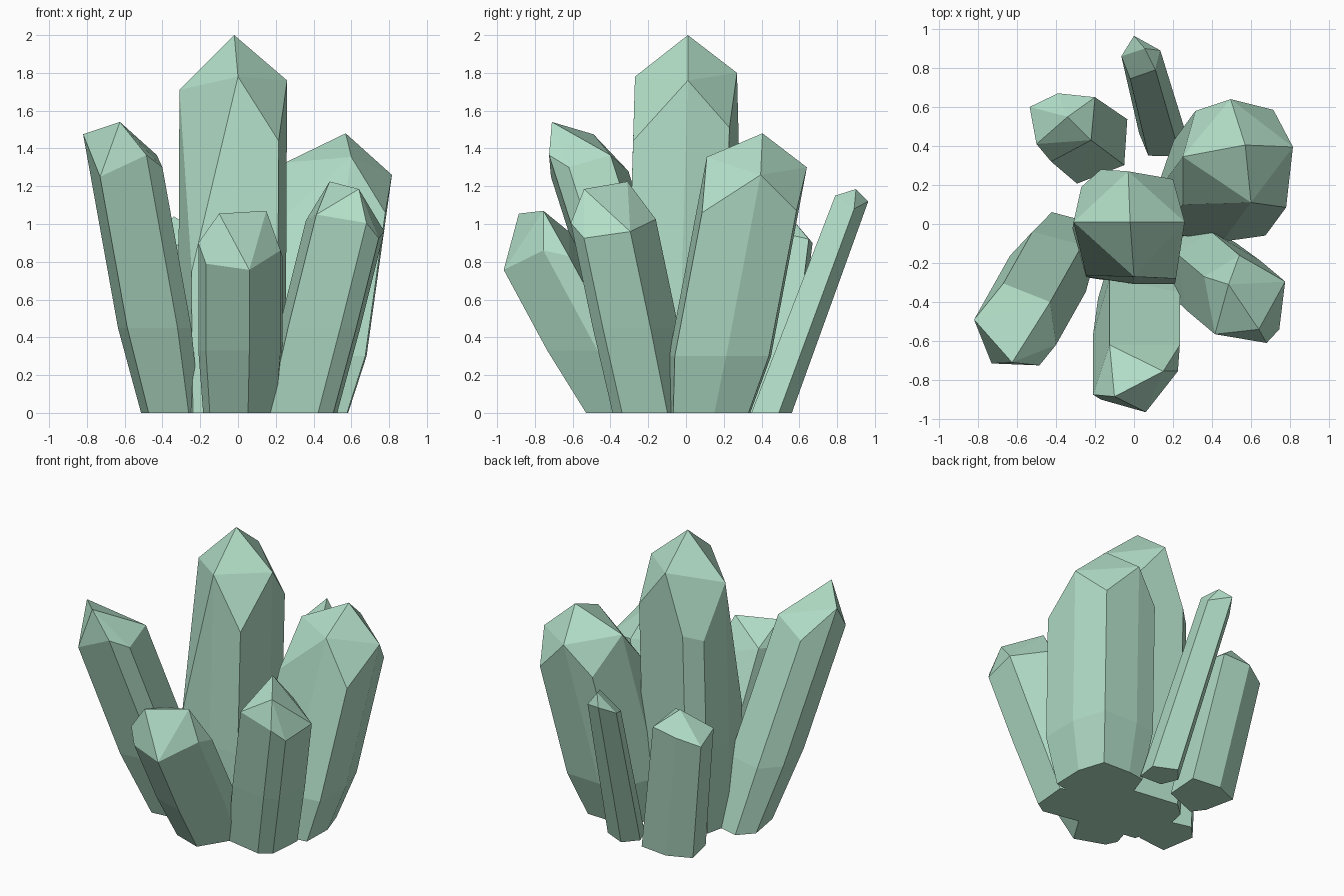
import bpy, bmesh, math
from mathutils import Vector

mat = bpy.data.materials.new("pale_green_crystal")
mat.diffuse_color = (0.45, 0.74, 0.58, 1)


def crystal(name, tips, shoulders, lean, waist_z=0.4, taper=0.85):
    """Faceted prism: the shoulder corners slide down along the lean to a waist,
    then narrow to a flat foot on z = 0; everything is skinned as a convex hull."""
    lean = Vector((lean[0], lean[1], -1))
    pts = [Vector(p) for p in tips + shoulders]
    ring = [Vector(p) for p in shoulders]
    waist = [p + lean * (p.z - waist_z) for p in ring]
    foot = [p + lean * p.z for p in ring]
    centre = sum(foot, Vector()) / len(foot)
    pts += waist + [centre + (p - centre) * taper for p in foot]
    bm = bmesh.new()
    for p in pts:
        bm.verts.new(p)
    res = bmesh.ops.convex_hull(bm, input=bm.verts[:])
    junk = [v for v in res["geom_interior"] if isinstance(v, bmesh.types.BMVert)]
    bmesh.ops.delete(bm, geom=junk, context='VERTS')
    bmesh.ops.dissolve_limit(bm, angle_limit=math.radians(1),
                             verts=bm.verts[:], edges=bm.edges[:])
    for v in bm.verts:
        if v.co.z < 1e-4:
            v.co.z = 0
    bmesh.ops.recalc_face_normals(bm, faces=bm.faces[:])
    me = bpy.data.meshes.new(name)
    bm.to_mesh(me)
    bm.free()
    me.materials.append(mat)
    ob = bpy.data.objects.new(name, me)
    bpy.context.collection.objects.link(ob)
    return ob


# tall upright crystal in the middle
crystal("centre_crystal", [(-0.02, 0.01, 2.0)],
        [(-0.31, 0.01, 1.71), (-0.03, 0.27, 1.80), (0.26, 0.01, 1.76),
         (0.0, -0.27, 1.78), (0.215, -0.28, 1.44), (0.20, 0.23, 1.51),
         (-0.17, 0.28, 1.40), (-0.27, 0.19, 1.36), (-0.245, -0.265, 0.75)],
        (-0.005, -0.03), waist_z=0.6, taper=0.95)

# long crystal leaning to the front left
crystal("front_left_crystal", [(-0.625, -0.71, 1.54)],
        [(-0.82, -0.49, 1.475), (-0.73, -0.715, 1.25), (-0.485, -0.725, 1.365),
         (-0.40, -0.62, 1.30), (-0.43, -0.40, 1.365), (-0.67, -0.305, 1.28)],
        (0.18, 0.32), waist_z=0.45, taper=0.8)

# short crystal leaning forward
crystal("front_crystal", [(-0.10, -0.885, 1.055), (0.15, -0.755, 1.07)],
        [(-0.21, -0.875, 0.90), (-0.17, -0.90, 0.79), (0.06, -0.965, 0.757),
         (0.225, -0.755, 0.86), (0.235, -0.62, 0.83), (-0.125, -0.62, 0.96)],
        (0, 0.54), waist_z=0.33, taper=0.88)

# crystal leaning to the front right
crystal("front_right_crystal", [(0.485, -0.31, 1.225), (0.64, -0.54, 1.185)],
        [(0.775, -0.295, 0.96), (0.745, -0.54, 0.925), (0.68, -0.61, 1.005),
         (0.415, -0.565, 1.05), (0.36, -0.27, 1.02), (0.54, -0.16, 1.025)],
        (-0.25, 0.21), waist_z=0.45, taper=0.95)

# stout crystal at the back right
crystal("back_right_crystal", [(0.57, 0.405, 1.48)],
        [(0.815, 0.395, 1.26), (0.60, 0.11, 1.355), (0.78, 0.085, 1.06),
         (0.25, 0.345, 1.325), (0.495, 0.64, 1.30), (0.715, 0.585, 1.07),
         (0.315, 0.58, 1.10), (0.25, 0.10, 1.05)],
        (-0.14, -0.19), waist_z=0.3, taper=0.8)

# thin crystal leaning back
crystal("back_crystal", [(0.055, 0.90, 1.185)],
        [(0.0, 0.965, 1.12), (0.135, 0.89, 1.08), (0.11, 0.79, 1.15),
         (-0.02, 0.745, 1.02), (-0.065, 0.86, 1.06)],
        (0.10, -0.375), waist_z=0.5, taper=1.15)

# short crystal at the back left
crystal("back_left_crystal", [(-0.34, 0.55, 1.04), (-0.22, 0.43, 0.97)],
        [(-0.39, 0.67, 0.90), (-0.535, 0.60, 0.85), (-0.50, 0.41, 0.90),
         (-0.425, 0.32, 0.80), (-0.22, 0.43, 0.95), (-0.20, 0.65, 0.92)],
        (0.17, -0.13), waist_z=0.3, taper=1.05)
